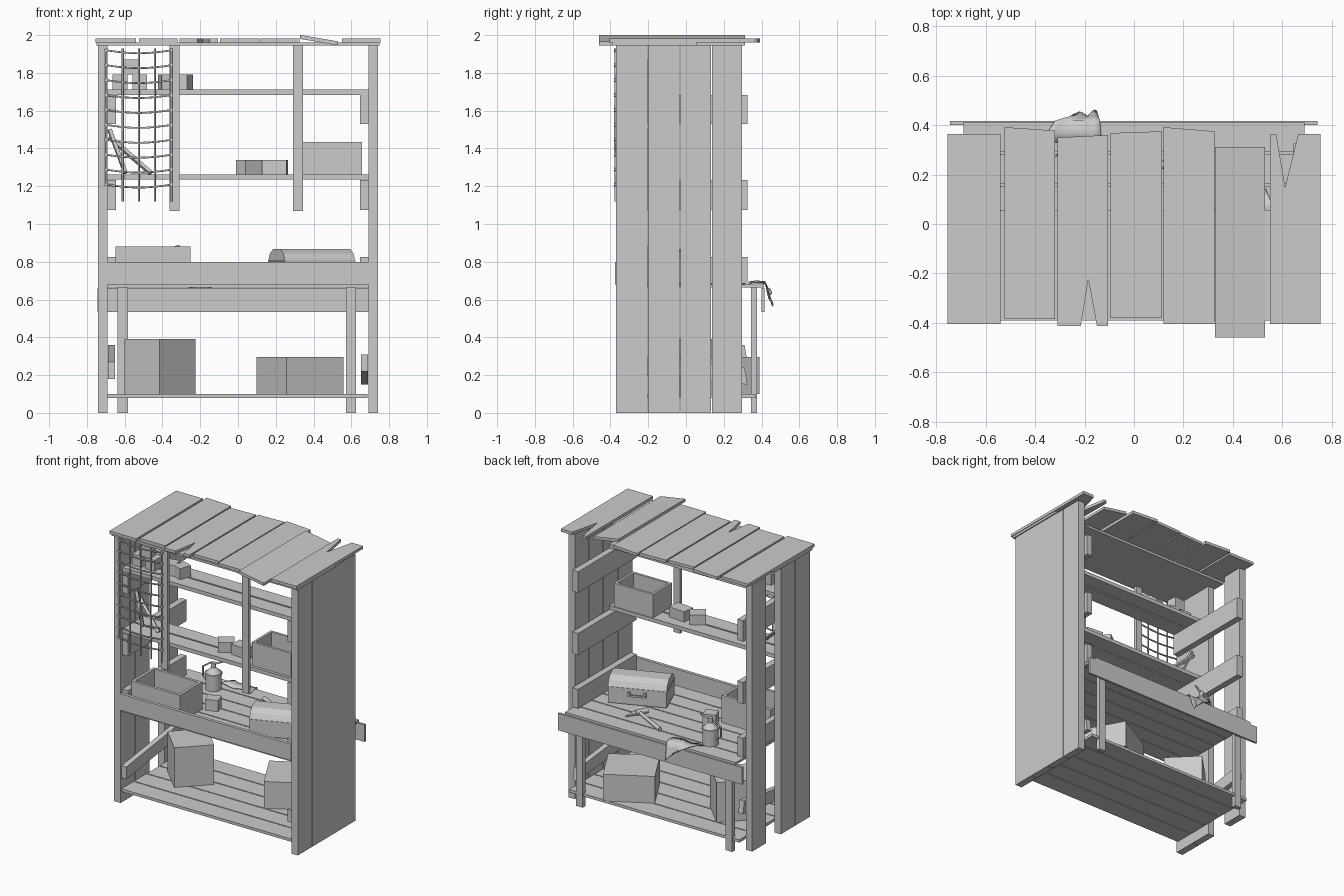
import bpy, bmesh
from math import radians, sin, pi
from mathutils import Vector, Matrix

if "Cube" in bpy.data.objects:
    bpy.data.objects.remove(bpy.data.objects["Cube"])


def finish(name, bm, smooth=False):
    bmesh.ops.recalc_face_normals(bm, faces=bm.faces[:])
    me = bpy.data.meshes.new(name)
    bm.to_mesh(me)
    bm.free()
    ob = bpy.data.objects.new(name, me)
    bpy.context.collection.objects.link(ob)
    if smooth:
        for p in me.polygons:
            p.use_smooth = len(p.vertices) == 4
    return ob


def box(name, x0, x1, y0, y1, z0, z1, rot=(0, 0, 0)):
    bm = bmesh.new()
    bmesh.ops.create_cube(bm, size=1, matrix=Matrix.Diagonal((x1 - x0, y1 - y0, z1 - z0, 1)))
    ob = finish(name, bm)
    ob.location = ((x0 + x1) / 2, (y0 + y1) / 2, (z0 + z1) / 2)
    ob.rotation_euler = [radians(a) for a in rot]
    return ob


def crate(name, cx, cy, z, sx, sy, sz, turn=0):
    return box(name, cx - sx / 2, cx + sx / 2, cy - sy / 2, cy + sy / 2, z, z + sz, (0, 0, turn))


def prism(name, pts, vec):
    """Closed outline of 3D points extruded along vec."""
    bm = bmesh.new()
    f = bm.faces.new([bm.verts.new(p) for p in pts])
    ext = bmesh.ops.extrude_face_region(bm, geom=[f])
    bmesh.ops.translate(bm, vec=vec, verts=[v for v in ext['geom'] if isinstance(v, bmesh.types.BMVert)])
    return finish(name, bm)


def rod(name, a, b, r, r2=None, n=8):
    a, b = Vector(a), Vector(b)
    bm = bmesh.new()
    m = Matrix.Translation((a + b) / 2) @ (b - a).to_track_quat('Z', 'Y').to_matrix().to_4x4()
    bmesh.ops.create_cone(bm, cap_ends=True, segments=n, radius1=r, radius2=r if r2 is None else r2,
                          depth=(b - a).length, matrix=m)
    return finish(name, bm, n > 6)


def wire(name, paths, r):
    cu = bpy.data.curves.new(name, 'CURVE')
    cu.dimensions = '3D'
    cu.bevel_depth, cu.bevel_resolution, cu.use_fill_caps = r, 1, True
    for pts in paths:
        s = cu.splines.new('POLY')
        s.points.add(len(pts) - 1)
        for q, p in zip(s.points, pts):
            q.co = (*p, 1)
    ob = bpy.data.objects.new(name, cu)
    bpy.context.collection.objects.link(ob)
    return ob


def planks(name, x0, x1, y0, y1, z0, z1, n, gap=0.008):
    w = (y1 - y0 + gap) / n
    for i in range(n):
        box(f"{name}_{i}", x0, x1, y0 + i * w, y0 + (i + 1) * w - gap, z0, z1)


def open_box(name, cx, cy, z, sx, sy, sz, t=0.018, turn=0):
    """Box without a lid: bottom plus four walls."""
    bm = bmesh.new()
    hx, hy = sx / 2, sy / 2
    for x0, x1, y0, y1, z0, z1 in ((-hx, hx, -hy, hy, 0, t), (-hx, hx, -hy, -hy + t, t, sz),
                                   (-hx, hx, hy - t, hy, t, sz), (-hx, -hx + t, -hy + t, hy - t, t, sz),
                                   (hx - t, hx, -hy + t, hy - t, t, sz)):
        bmesh.ops.create_cube(bm, size=1, matrix=Matrix.Translation(((x0 + x1) / 2, (y0 + y1) / 2, (z0 + z1) / 2))
                              @ Matrix.Diagonal((x1 - x0, y1 - y0, z1 - z0, 1)))
    ob = finish(name, bm)
    ob.location = (cx, cy, z)
    ob.rotation_euler.z = radians(turn)


# Side walls of upright planks (one plank missing on the left)
edges = [-.37, -.2, -.03, .137, .30]
for side in (-1, 1):
    for i in range(4):
        if side == -1 and i == 2:
            continue
        box(f"wall_plank_{side}_{i}", *sorted((side * .69, side * .742)), edges[i], edges[i + 1] - .004, 0, 1.945)
    # Cleats carrying the shelves
    for z0, z1 in ((1.53, 1.683), (1.075, 1.233), (.685, .825)):
        box("cleat", *sorted((side * .645, side * .69)), -.35, .325, z0, z1)
    # Lower cleats have slipped
    zf, zb = (.18, .27) if side == -1 else (.22, .15)
    prism("loose_cleat", [(side * .65, -.36, zf), (side * .65, .325, zb), (side * .65, .31, zb + .09),
                          (side * .65, -.36, zf + .09)], (side * .038, 0, 0))
    # Rear legs
    box("rear_leg", *sorted((side * .61 - .027 - .012 * (side > 0) + .0, side * .61 + .027 - .012 * (side > 0))),
        .345, .377, 0, .663)

# Shelves, worktop, rails
planks("bottom_shelf", -.69, .685, -.36, .37, .08, .1, 5)
planks("worktop", -.69, .69, -.355, .412, .663, .68, 6)
for z in (1.235, 1.683):
    planks("shelf", -.69, .69, -.345, -.1, z, z + .028, 2, .012)
box("front_rail", -.69, .69, -.375, -.352, .68, .8)
box("back_apron", -.745, .742, .4, .416, .535, .66)
for x in (-.337, .317):
    box("front_slat", x - .026, x + .026, -.368, -.346, 1.07, 1.945)

# Roof: lining board and seven uneven planks
box("roof_lining", -.75, .75, -.39, .055, 1.945, 1.962)
roof = [
    [(-.755, -.405), (-.54, -.405), (-.54, .365), (-.755, .365)],
    [(-.525, -.385), (-.32, -.385), (-.32, .378), (-.525, .392)],
    [(-.31, -.412), (-.215, -.412), (-.185, -.225), (-.15, -.412), (-.105, -.412), (-.105, .36), (-.31, .35)],
    [(-.095, -.38), (.113, -.38), (.113, .375), (-.095, .368)],
    [(.12, -.405), (.325, -.405), (.325, .375), (.12, .392)],
    [(.328, -.46), (.53, -.46), (.53, .312), (.328, .312)],
    [(.55, -.405), (.755, -.405), (.755, .365), (.665, .365), (.612, .15), (.575, .365), (.55, .365)]]
for i, pts in enumerate(roof):
    tilt = (lambda x: 1.98 - (x - .328) * .17) if i == 5 else (lambda x: 1.962)
    prism(f"roof_plank_{i}", [(x, y, tilt(x)) for x, y in pts], (0, 0, .021))

# Wire net with nails
rows = [1.92 - .079 * i for i in range(10)]
hor = [[(-.70 + .35 * k / 8, -.373, z - .016 * sin(pi * k / 8)) for k in range(9)] for z in rows]
ver = [[(x, -.373, 1.93), (x, -.376, 1.5), (x, -.373, 1.12 if x > -.69 else 1.2)]
       for x in (-.698, -.61, -.525, -.44, -.353)]
wire("wire_net", hor + ver, .0055)
for z in rows:
    for x in (-.70, -.352):
        rod("net_nail", (x, -.382, z), (x, -.364, z), .01, n=6)

# Tray, cup and oil can on the worktop
open_box("tray", -.45, -.18, .68, .395, .26, .2, .02)
crate("small_block", -.2, 0, .68, .09, .08, .08, 20)
cx, cy = -.38, .26
rod("can_body", (cx, cy, .68), (cx, cy, .79), .055, n=16)
rod("can_rim", (cx, cy, .785), (cx, cy, .797), .059, n=16)
rod("can_shoulder", (cx, cy, .797), (cx, cy, .835), .052, .018, 16)
rod("can_neck", (cx, cy, .835), (cx, cy, .87), .016, n=12)
rod("can_spout", (cx, cy, .86), (cx + .07, cy + .02, .885), .009, .005)
wire("can_handle", [[(cx - .05, cy, .72), (cx - .085, cy, .75), (cx - .085, cy, .82), (cx - .02, cy, .865)]], .006)

# Toolbox with rounded lid, seam, handle and latches
prof = [(-.115, 0), (.115, 0), (.115, .12), (.095, .155), (.05, .178), (-.05, .178), (-.095, .155), (-.115, .12)]
parts = [prism("toolbox", [(-.2, y, z) for y, z in prof], (.4, 0, 0)),
         box("toolbox_seam", -.203, .203, -.118, .118, .112, .118),
         box("toolbox_handle", -.06, .06, .128, .138, .065, .078)]
parts += [box("handle_lug", x - .008, x + .008, .113, .134, .065, .095) for x in (-.055, .055)]
turn = Matrix.Translation((.39, -.04, .69)) @ Matrix.Rotation(radians(22), 4, 'Z')
for p in parts:
    p.matrix_world = turn @ Matrix.Translation(p.location)

# Hammer
rod("hammer_handle", (.27, .16, .70), (-.0, .3, .695), .012, .015)
rod("hammer_head", (.235, .11, .70), (.275, .19, .70), .02, n=8)
rod("hammer_claw", (.275, .19, .70), (.31, .25, .69), .018, .006, 6)

# Boxes on the bottom shelf
crate("big_box", -.413, .045, .1, .268, .262, .29, 45)
crate("wide_box", .328, .16, .1, .345, .33, .195, 29)

# Goods on the shelves
open_box("shelf_bin", .498, -.215, 1.263, .315, .22, .172)
crate("shelf_block", .06, -.22, 1.263, .11, .09, .075, 35)
crate("shelf_block", .195, -.22, 1.263, .13, .09, .075, -5)
for x, a in ((-.625, 0), (-.52, 0), (-.375, 12), (-.29, -20)):
    crate("top_block", x, -.23, 1.711, .078, .09, .08, a)
crate("top_block", -.565, -.23, 1.791, .085, .08, .08, 5)
rod("leaning_stick", (-.595, -.25, 1.268), (-.68, -.2, 1.5), .014, n=4)
rod("leaning_stick", (-.46, -.26, 1.268), (-.68, -.18, 1.46), .014, n=4)

# Rag draped over the back edge
drape = [(.33, .684), (.37, .69), (.418, .686), (.432, .645), (.443, .60), (.455, .565)]
bm = bmesh.new()
grid = []
for j, (y, z) in enumerate(drape):
    row = []
    for i in range(9):
        u = i / 8
        x0, x1 = -.38 + .03 * j, -.13 - .004 * j
        fall = max(0, j - 2) / 3
        row.append(bm.verts.new((x0 + (x1 - x0) * u, y + .01 * fall * sin(u * 9) - .012 * fall * (1 - u),
                                 z + .006 * (1 + sin(u * 11 + j)) * (1 - fall) + fall * .09 * (1 - u))))
    grid.append(row)
for a, b in zip(grid, grid[1:]):
    for i in range(8):
        bm.faces.new((a[i], a[i + 1], b[i + 1], b[i]))
rag = finish("rag", bm, True)
mod = rag.modifiers.new("thickness", 'SOLIDIFY')
mod.thickness = .004
